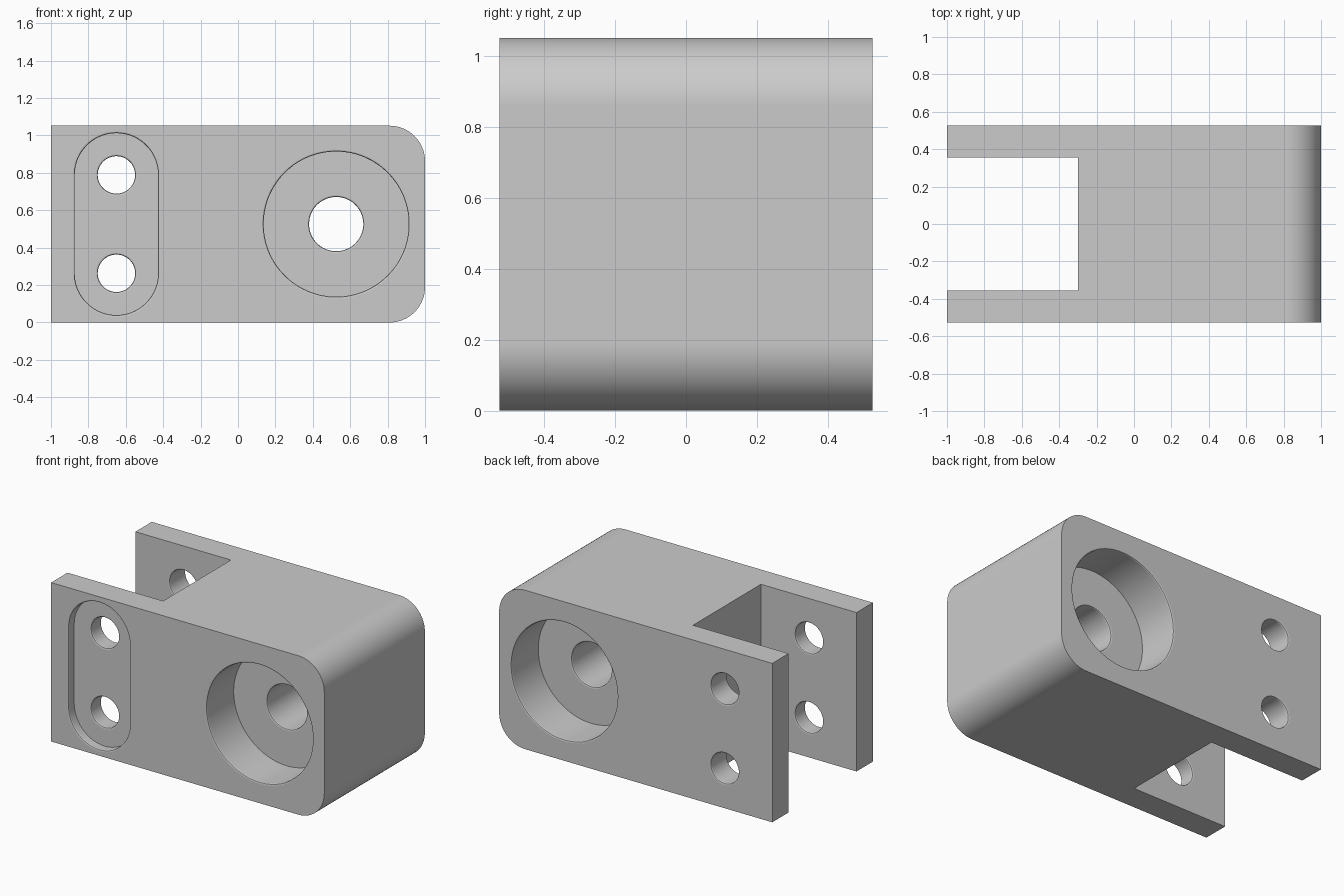
import bpy, bmesh, math

if "Cube" in bpy.data.objects:
    bpy.data.objects.remove(bpy.data.objects["Cube"])

H, D = 1.052, 0.526          # height, half depth
MID = H / 2
SLOT_Y, SLOT_X = 0.355, -0.30  # inner faces of the arms, end of the slot
F = 0.012                    # small rounding on hole rims

grey = bpy.data.materials.new("light grey")
grey.diffuse_color = (0.6, 0.6, 0.6, 1)
grey.use_nodes = True
grey.node_tree.nodes["Principled BSDF"].inputs["Base Color"].default_value = grey.diffuse_color


def loft(name, rings):
    """Closed solid through matching rings of points."""
    bm = bmesh.new()
    loops = [[bm.verts.new(p) for p in ring] for ring in rings]
    n = len(loops[0])
    for a, b in zip(loops, loops[1:]):
        for i in range(n):
            j = (i + 1) % n
            bm.faces.new((a[i], a[j], b[j], b[i]))
    bm.faces.new(loops[0])
    bm.faces.new(loops[-1])
    bmesh.ops.recalc_face_normals(bm, faces=bm.faces)
    me = bpy.data.meshes.new(name)
    bm.to_mesh(me)
    bm.free()
    me.materials.append(grey)
    ob = bpy.data.objects.new(name, me)
    bpy.context.collection.objects.link(ob)
    return ob


def hole(name, x, z, r, y0, y1, rims=(True, True), stretch=0.0, n=64):
    """Cutter along y with rounded rims at its open ends; stretch makes a long slot."""
    s = 1 if y1 > y0 else -1
    prof = []
    arc = [i * math.pi / 8 for i in range(5)]
    if rims[0]:
        prof.append((y0 - s * 0.03, r + F))
        prof += [(y0 + s * F * math.sin(a), r + F * (1 - math.sin(a)) if a == 0
                  else r + F - F * math.sqrt(1 - (1 - math.sin(a)) ** 2)) for a in arc]
    else:
        prof.append((y0, r))
    if rims[1]:
        prof += [(y1 - s * F * math.sin(a), r + F - F * math.sqrt(1 - (1 - math.sin(a)) ** 2))
                 for a in reversed(arc)]
        prof.append((y1 + s * 0.03, r + F))
    else:
        prof.append((y1, r))
    rings = []
    for y, rad in prof:
        ring = []
        for i in range(n):
            a = 2 * math.pi * (i + 0.5) / n
            off = stretch if math.sin(a) > 0 else -stretch
            ring.append((x + rad * math.cos(a), y, z + rad * math.sin(a) + off))
        rings.append(ring)
    return loft(name, rings)


# Main block: side profile with two rounded right corners
R = 0.19
outline = [(-1, H), (-1, 0)]
for cz, start in ((R, -90), (H - R, 0)):
    for i in range(17):
        a = math.radians(start + 90 * i / 16)
        outline.append((1 - R + R * math.cos(a), cz + R * math.sin(a)))
body = loft("bracket_body", [[(x, y, z) for x, z in outline] for y in (-D, D)])

# Open slot between the two arms
box = [(-1.2, -0.2), (SLOT_X, -0.2), (SLOT_X, H + 0.2), (-1.2, H + 0.2)]
cutters = [loft("slot_cutter", [[(x, y, z) for x, z in box] for y in (-SLOT_Y, SLOT_Y)])]

# Counterbores on both faces and the through hole between them
BX, DEPTH = 0.525, 0.285
for s, side in ((-1, "front"), (1, "back")):
    cutters.append(hole(side + "_bore_cutter", BX, MID, 0.388, s * D, s * (D - DEPTH),
                        (True, False), n=96))
cutters.append(hole("through_hole_cutter", BX, MID, 0.145, -(D - DEPTH), D - DEPTH))

# Long shallow recess on the front arm, and bolt holes in both arms
PX, PZ, RECESS = -0.65, 0.263, 0.06
cutters.append(hole("recess_cutter", PX, MID, 0.223, -D, -D + RECESS,
                    (True, False), stretch=PZ, n=96))
for z in (MID - PZ, MID + PZ):
    cutters.append(hole("front_bolt_cutter", PX, z, 0.1, -D + RECESS, -SLOT_Y))
    cutters.append(hole("back_bolt_cutter", PX, z, 0.1, SLOT_Y, D))

# Cut the body, then remove the cutters
bpy.context.view_layer.objects.active = body
body.select_set(True)
for c in cutters:
    m = body.modifiers.new("cut", 'BOOLEAN')
    m.operation, m.solver, m.object = 'DIFFERENCE', 'EXACT', c
    bpy.ops.object.modifier_apply(modifier=m.name)
    bpy.data.objects.remove(c)

# Smooth rounded surfaces, flat faces kept flat
bpy.ops.object.shade_smooth_by_angle(angle=math.radians(35))
wn = body.modifiers.new("flat_normals", 'WEIGHTED_NORMAL')
wn.keep_sharp = True
